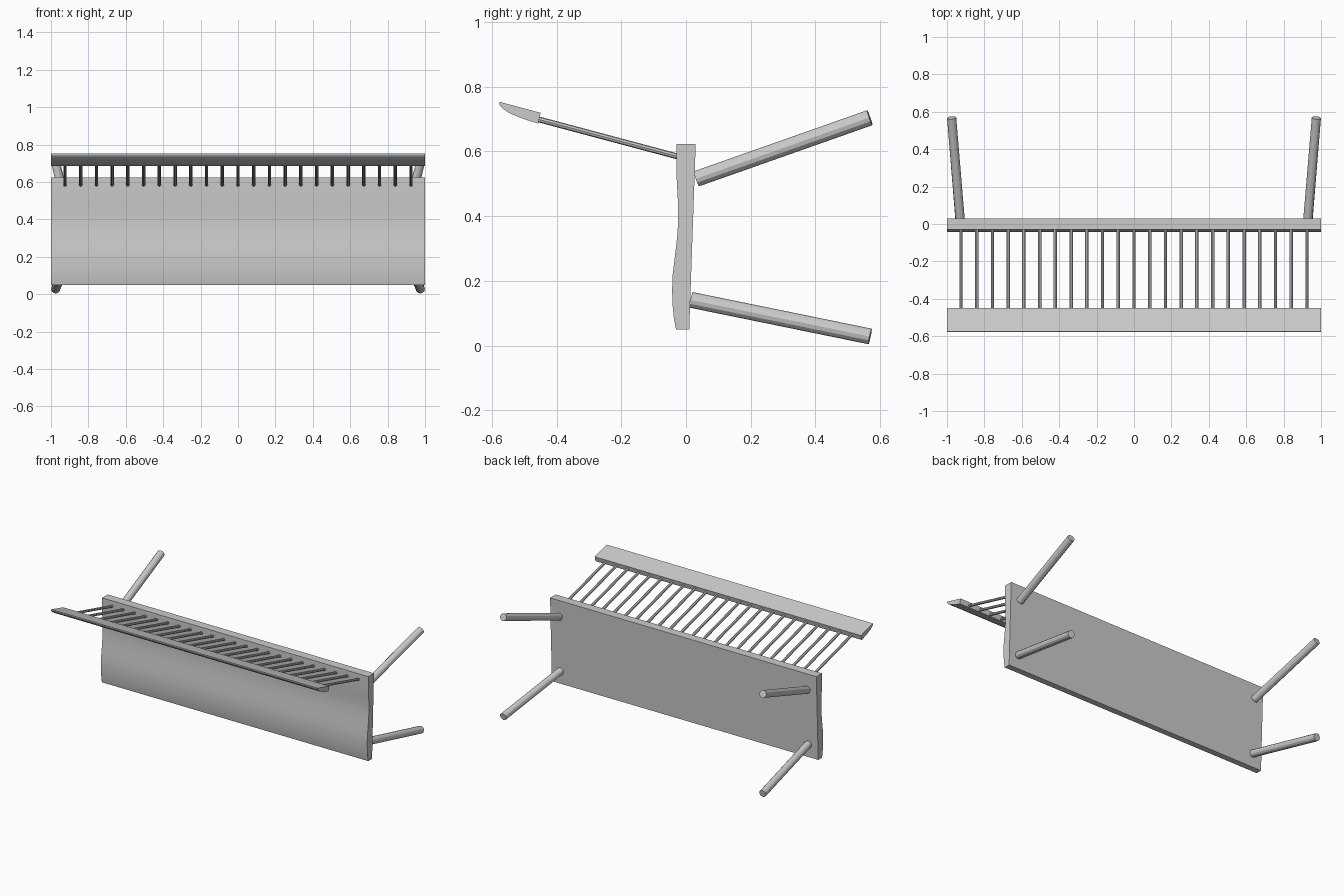
import bpy, bmesh
from mathutils import Vector

if "Cube" in bpy.data.objects:
    bpy.data.objects.remove(bpy.data.objects["Cube"])


def finish(name, bm):
    bmesh.ops.recalc_face_normals(bm, faces=bm.faces)
    mesh = bpy.data.meshes.new(name)
    bm.to_mesh(mesh)
    bm.free()
    ob = bpy.data.objects.new(name, mesh)
    bpy.context.collection.objects.link(ob)
    return ob


def board(name, profile, half=1.0):
    """Extrude a (y, z) profile across the full width."""
    bm = bmesh.new()
    face = bm.faces.new([bm.verts.new((-half, y, z)) for y, z in profile])
    ext = bmesh.ops.extrude_face_region(bm, geom=[face])
    moved = [v for v in ext["geom"] if isinstance(v, bmesh.types.BMVert)]
    bmesh.ops.translate(bm, verts=moved, vec=(2 * half, 0, 0))
    ob = finish(name, bm)
    bpy.ops.object.select_all(action='DESELECT')
    ob.select_set(True)
    bpy.context.view_layer.objects.active = ob
    bpy.ops.object.shade_smooth_by_angle(angle=0.5)
    return ob


def rod(name, a, b, radius, sides):
    """Round bar between two points."""
    a, b = Vector(a), Vector(b)
    d = b - a
    bm = bmesh.new()
    bmesh.ops.create_cone(bm, cap_ends=True, segments=sides,
                          radius1=radius, radius2=radius, depth=d.length)
    ob = finish(name, bm)
    ob.rotation_euler = d.to_track_quat('Z', 'Y').to_euler()
    ob.location = (a + b) / 2
    return ob


# Seat slab with a gently dished face
board("seat", [(0.030, 0.623), (-0.030, 0.623), (-0.030, 0.54), (-0.027, 0.48),
               (-0.024, 0.43), (-0.024, 0.38), (-0.028, 0.33), (-0.035, 0.27),
               (-0.041, 0.22), (-0.043, 0.17), (-0.041, 0.12), (-0.037, 0.08),
               (-0.031, 0.05), (0.010, 0.05)])

# Top rail of the backrest, tapering on its underside
board("back_rail", [(-0.576, 0.753), (-0.449, 0.719), (-0.457, 0.686),
                    (-0.490, 0.696), (-0.520, 0.707), (-0.545, 0.718),
                    (-0.565, 0.731), (-0.574, 0.740), (-0.577, 0.747)])

# Backrest spindles
COUNT = 23
for i in range(COUNT):
    x = -0.925 + 1.85 * i / (COUNT - 1)
    rod(f"spindle_{i + 1}", (x, -0.025, 0.584), (x, -0.456, 0.699), 0.009, 8)

# Splayed legs, mirrored left and right
for side, s in (("left", -1), ("right", 1)):
    rod(f"back_leg_{side}", (s * 0.93, 0.032, 0.515), (s * 0.975, 0.568, 0.704), 0.0245, 12)
    rod(f"front_leg_{side}", (s * 0.93, 0.016, 0.141), (s * 0.975, 0.569, 0.028), 0.0245, 12)
